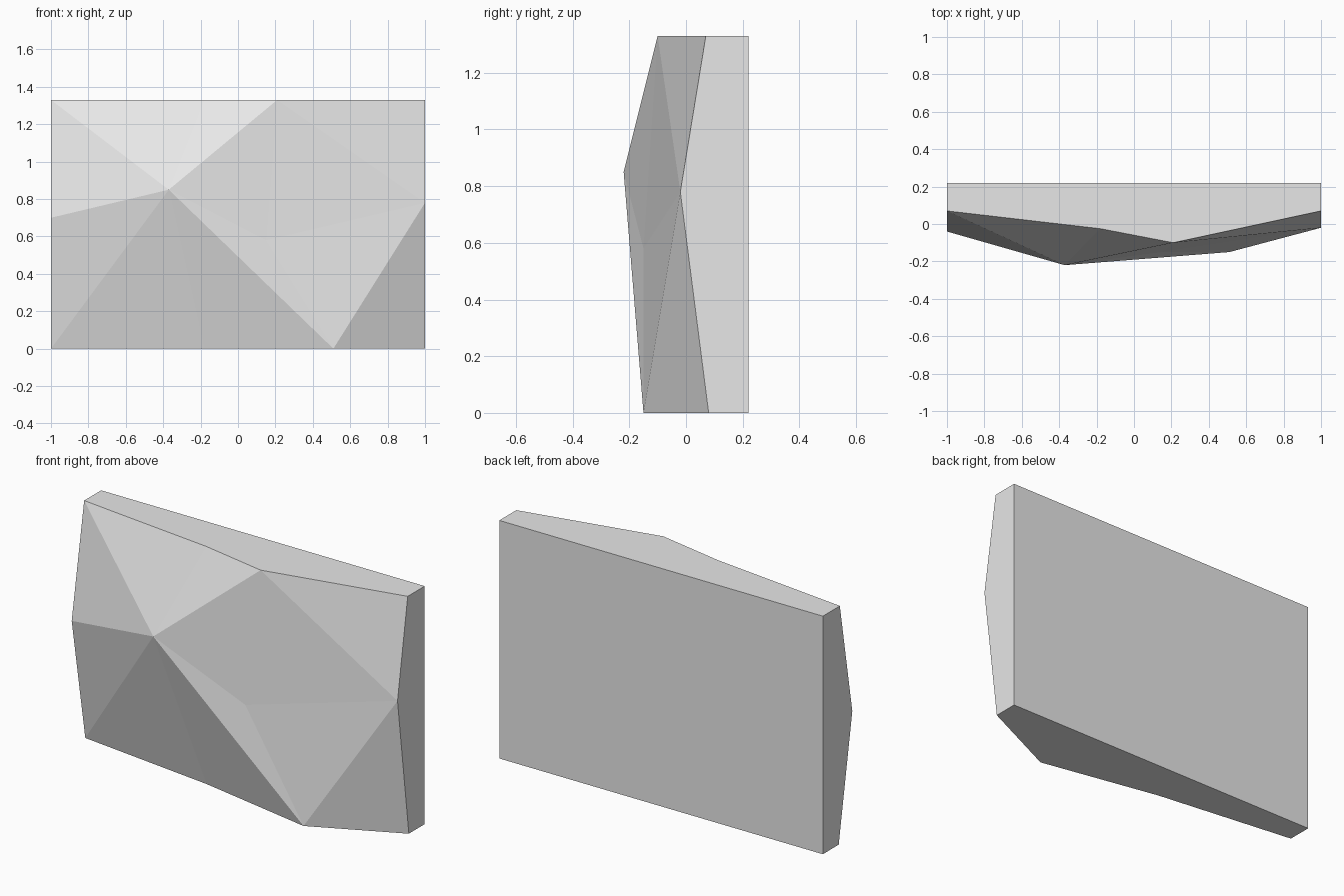
import bpy
import bmesh

cube = bpy.data.objects.get("Cube")
if cube:
    bpy.data.objects.remove(cube, do_unlink=True)

BACK_Y = 0.22
HEIGHT = 1.33

# Single stone colour
stone = bpy.data.materials.new("light_grey_stone")
stone.use_nodes = True
colour = (0.8, 0.8, 0.8, 1.0)
stone.diffuse_color = colour
stone.node_tree.nodes["Principled BSDF"].inputs["Base Color"].default_value = colour

# Front rim, running round the slab from the lower corner at -x
rim_points = {
    "low_a": (-1, 0.08, 0),
    "low_kink": (-0.18, -0.02, 0),
    "low_mid": (0.51, -0.15, 0),
    "low_b": (1, 0.08, 0),
    "side_b": (1, -0.02, 0.78),
    "top_b": (1, 0.07, HEIGHT),
    "top_mid": (0.21, -0.10, HEIGHT),
    "top_kink": (-0.18, -0.025, HEIGHT),
    "top_a": (-1, 0.07, HEIGHT),
    "side_a": (-1, -0.04, 0.70),
}

bm = bmesh.new()
v = {name: bm.verts.new(p) for name, p in rim_points.items()}
rim = list(v.values())
v["peak"] = bm.verts.new((-0.37, -0.22, 0.85))
v["dip"] = bm.verts.new((0.15, -0.15, 0.58))


def fan(centre, names):
    """Triangles from one point to each neighbouring pair of a chain."""
    for a, b in zip(names, names[1:]):
        bm.faces.new((v[centre], v[a], v[b]))


# Chiselled front facets
fan("peak", ["dip", "top_mid", "top_kink", "top_a", "side_a",
             "low_a", "low_kink", "low_mid", "dip"])
fan("dip", ["low_mid", "side_b", "top_mid"])
fan("side_b", ["low_mid", "low_b"])
fan("side_b", ["top_b", "top_mid"])

# Straight edges and flat back
back = [bm.verts.new((p.co.x, BACK_Y, p.co.z)) for p in rim]
for i in range(len(rim)):
    j = (i + 1) % len(rim)
    bm.faces.new((rim[i], rim[j], back[j], back[i]))
bm.faces.new(back)
bmesh.ops.recalc_face_normals(bm, faces=bm.faces[:])

mesh = bpy.data.meshes.new("stone_slab")
bm.to_mesh(mesh)
bm.free()
mesh.materials.append(stone)
slab = bpy.data.objects.new("stone_slab", mesh)
bpy.context.collection.objects.link(slab)
